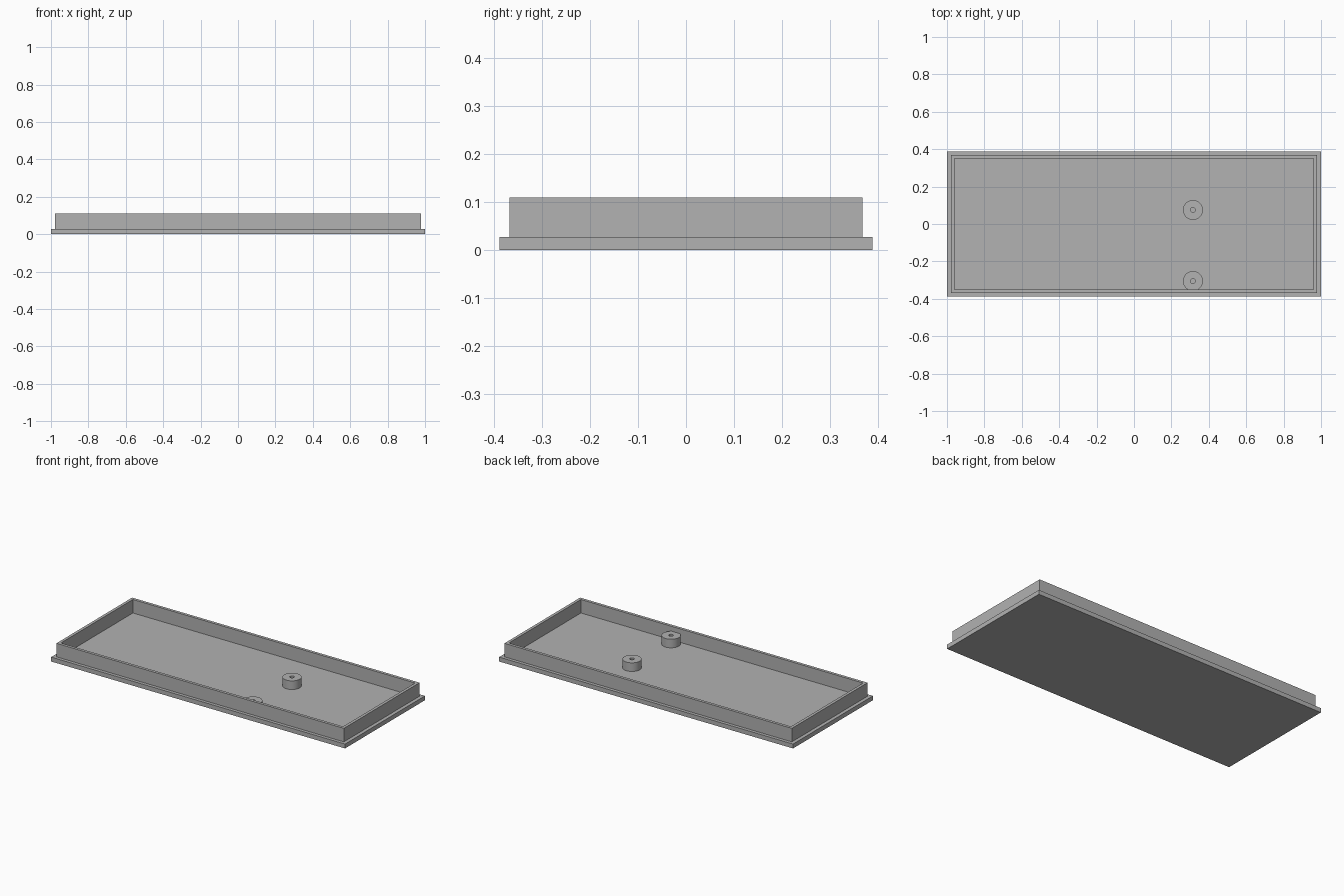
import bpy, bmesh, math

if "Cube" in bpy.data.objects:
    bpy.data.objects.remove(bpy.data.objects["Cube"])

FLOOR, RIM_TOP, BOSS_TOP = 0.027, 0.11, 0.08

grey = bpy.data.materials.new("mid grey")
grey.diffuse_color = (0.445, 0.445, 0.445, 1)
grey.use_nodes = True
grey.node_tree.nodes["Principled BSDF"].inputs["Base Color"].default_value = grey.diffuse_color


def finish(name, bm):
    bmesh.ops.recalc_face_normals(bm, faces=bm.faces[:])
    mesh = bpy.data.meshes.new(name)
    bm.to_mesh(mesh)
    bm.free()
    mesh.materials.append(grey)
    obj = bpy.data.objects.new(name, mesh)
    bpy.context.collection.objects.link(obj)
    return obj


def cylinder(name, x, y, radius, z0, z1, sides):
    bm = bmesh.new()
    bmesh.ops.create_cone(bm, cap_ends=True, segments=sides,
                          radius1=radius, radius2=radius, depth=z1 - z0)
    bmesh.ops.translate(bm, verts=bm.verts[:], vec=(x, y, (z0 + z1) / 2))
    return finish(name, bm)


# Tray: base plate with an inset upright rim, lofted through rectangular rings
rings = [(1.0, 0.388, 0), (1.0, 0.388, FLOOR), (0.978, 0.368, FLOOR),
         (0.978, 0.368, RIM_TOP), (0.96, 0.35, RIM_TOP), (0.96, 0.35, FLOOR)]
bm = bmesh.new()
loops = [[bm.verts.new((sx * x, sy * y, z))
          for sx, sy in ((-1, -1), (1, -1), (1, 1), (-1, 1))] for x, y, z in rings]
for a, b in zip(loops, loops[1:]):
    for i in range(4):
        j = (i + 1) % 4
        bm.faces.new((a[i], a[j], b[j], b[i]))
bm.faces.new(loops[0][::-1])
bm.faces.new(loops[-1])
tray = finish("lid_tray", bm)

# Screw bosses merged into the floor, each with a blind pilot hole
helpers = []
for n, y in enumerate((0.075, -0.305), 1):
    boss = cylinder(f"boss_{n}", 0.315, y, 0.053, 0.012, BOSS_TOP, 64)
    hole = cylinder(f"pilot_hole_{n}", 0.315, y, 0.013, FLOOR, BOSS_TOP + 0.05, 32)
    for obj, op in ((boss, 'UNION'), (hole, 'DIFFERENCE')):
        mod = tray.modifiers.new(obj.name, 'BOOLEAN')
        mod.object, mod.operation, mod.solver = obj, op, 'EXACT'
        obj.hide_render = True
        helpers.append(obj)

# Apply the booleans, drop the helpers, smooth the round walls
bpy.context.view_layer.objects.active = tray
tray.select_set(True)
for mod in list(tray.modifiers):
    bpy.ops.object.modifier_apply(modifier=mod.name)
for obj in helpers:
    bpy.data.objects.remove(obj)
bpy.ops.object.shade_smooth_by_angle(angle=math.radians(30))
